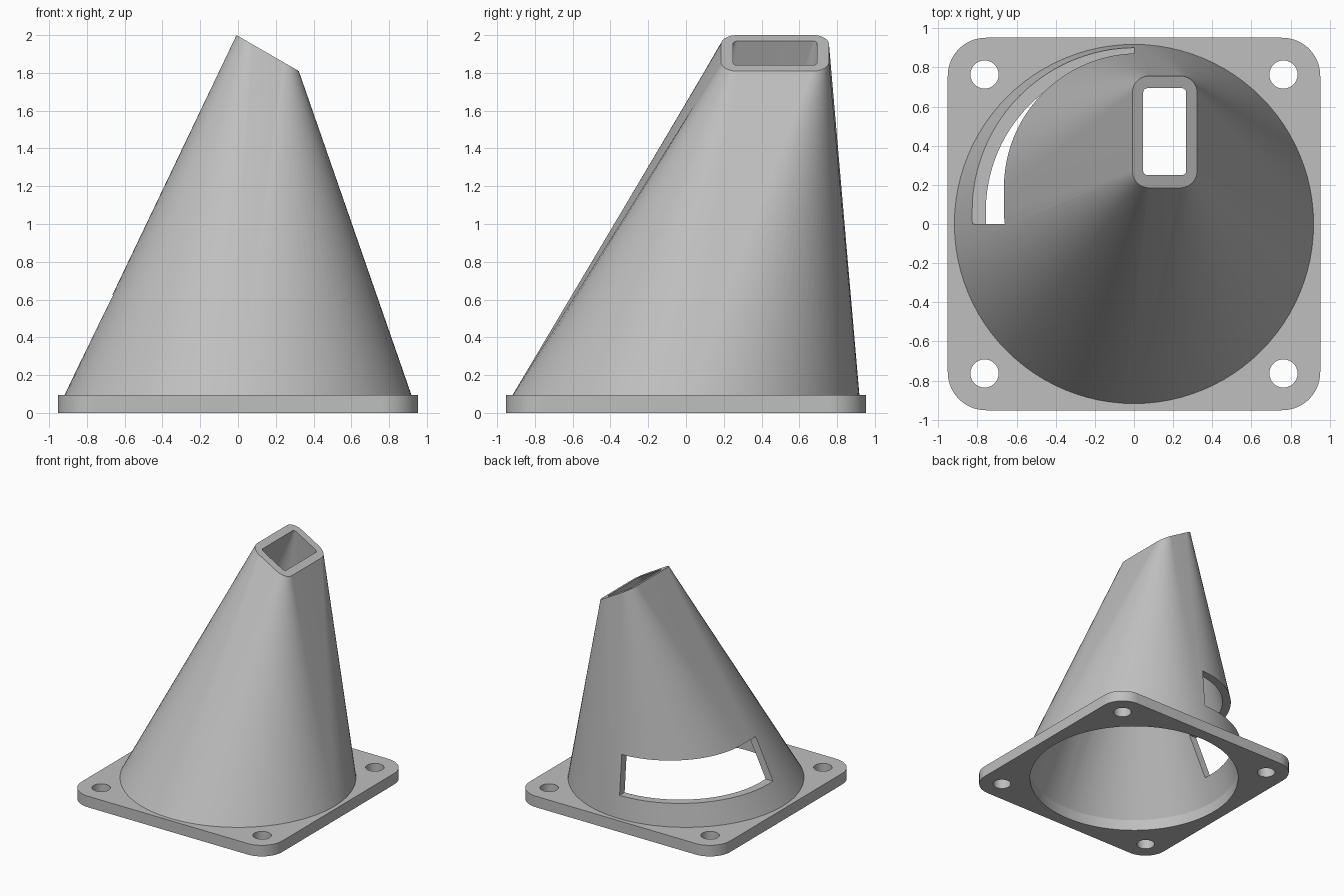
import bpy, bmesh, math
from mathutils import Vector

default = bpy.data.objects.get("Cube")
if default:
    bpy.data.objects.remove(default, do_unlink=True)

PLATE_TOP = 0.095
BORE = 0.848
ARC = 24          # segments per quarter turn

grey = bpy.data.materials.new("light grey plastic")
grey.use_nodes = True
colour = (0.52, 0.52, 0.52, 1)
grey.diffuse_color = colour
grey.node_tree.nodes["Principled BSDF"].inputs["Base Color"].default_value = colour


def make_object(name, bm):
    bmesh.ops.remove_doubles(bm, verts=bm.verts, dist=1e-5)
    bmesh.ops.recalc_face_normals(bm, faces=bm.faces)
    mesh = bpy.data.meshes.new(name)
    bm.to_mesh(mesh)
    bm.free()
    obj = bpy.data.objects.new(name, mesh)
    bpy.context.collection.objects.link(obj)
    mesh.materials.append(grey)
    return obj


def rounded_loop(x0, x1, y0, y1, r, height):
    """Counter-clockwise rounded rectangle; r equal to the half size gives a circle."""
    corners = [(x1 - r, y1 - r), (x0 + r, y1 - r), (x0 + r, y0 + r), (x1 - r, y0 + r)]
    points = []
    for quarter, (cx, cy) in enumerate(corners):
        for i in range(ARC + 1):
            a = (quarter + i / ARC) * math.pi / 2
            x, y = cx + r * math.cos(a), cy + r * math.sin(a)
            points.append(Vector((x, y, height(x))))
    return points


def circle(r, z):
    return rounded_loop(-r, r, -r, r, r, lambda x: z)


def skin(loops):
    """Join successive loops, and the last to the first, into a closed ring."""
    bm = bmesh.new()
    rings = [[bm.verts.new(p) for p in loop] for loop in loops]
    for a, b in zip(rings, rings[1:] + rings[:1]):
        for i in range(len(a)):
            j = (i + 1) % len(a)
            quad = [a[i], a[j], b[j], b[i]]
            # Straight sides of a rectangle meet a circle at a single point
            if (a[i].co - a[j].co).length < 1e-5:
                quad.remove(a[j])
            if (b[i].co - b[j].co).length < 1e-5:
                quad.remove(b[j])
            if len(quad) > 2:
                bm.faces.new(quad)
    return make_object, bm


def cut(obj, cutter):
    cutter.hide_render = True
    mod = obj.modifiers.new("cut", "BOOLEAN")
    mod.operation, mod.solver, mod.object = "DIFFERENCE", "EXACT", cutter
    bpy.context.view_layer.objects.active = obj
    bpy.ops.object.modifier_apply(modifier=mod.name)
    bpy.data.objects.remove(cutter, do_unlink=True)


def finish(obj):
    bpy.ops.object.select_all(action="DESELECT")
    obj.select_set(True)
    bpy.context.view_layer.objects.active = obj
    bpy.ops.object.shade_smooth_by_angle(angle=math.radians(30))


# Mounting plate with a large bore and four screw holes
half = 0.952
make, bm = skin([
    rounded_loop(-half, half, -half, half, 0.195, lambda x: 0),
    rounded_loop(-half, half, -half, half, 0.195, lambda x: PLATE_TOP),
    circle(BORE, PLATE_TOP),
    circle(BORE, 0),
])
plate = make("mounting_plate", bm)
for sx in (-1, 1):
    for sy in (-1, 1):
        bm = bmesh.new()
        bmesh.ops.create_cone(bm, cap_ends=True, segments=48, radius1=0.072, radius2=0.072, depth=1)
        bmesh.ops.translate(bm, verts=bm.verts, vec=(0.764 * sx, 0.764 * sy, 0))
        cut(plate, make_object("screw_hole_cutter", bm))
finish(plate)


# Hollow duct from the round base to a slanted rectangular outlet
def slant(x):
    return 2.0 - (x + 0.008) * math.tan(math.radians(30))


make, bm = skin([
    circle(0.918, PLATE_TOP),
    rounded_loop(-0.008, 0.322, 0.185, 0.757, 0.085, slant),
    rounded_loop(0.047, 0.267, 0.25, 0.694, 0.022, slant),
    circle(BORE, PLATE_TOP),
])
duct = make("tapered_duct", bm)

# Quarter-turn window in the back of the duct
bm = bmesh.new()
bmesh.ops.create_cube(bm, size=1)
bmesh.ops.scale(bm, verts=bm.verts, vec=(1.2, 1.2, 0.34))
bmesh.ops.translate(bm, verts=bm.verts, vec=(-0.6, 0.6, 0.455))
cut(duct, make_object("window_cutter", bm))
finish(duct)
